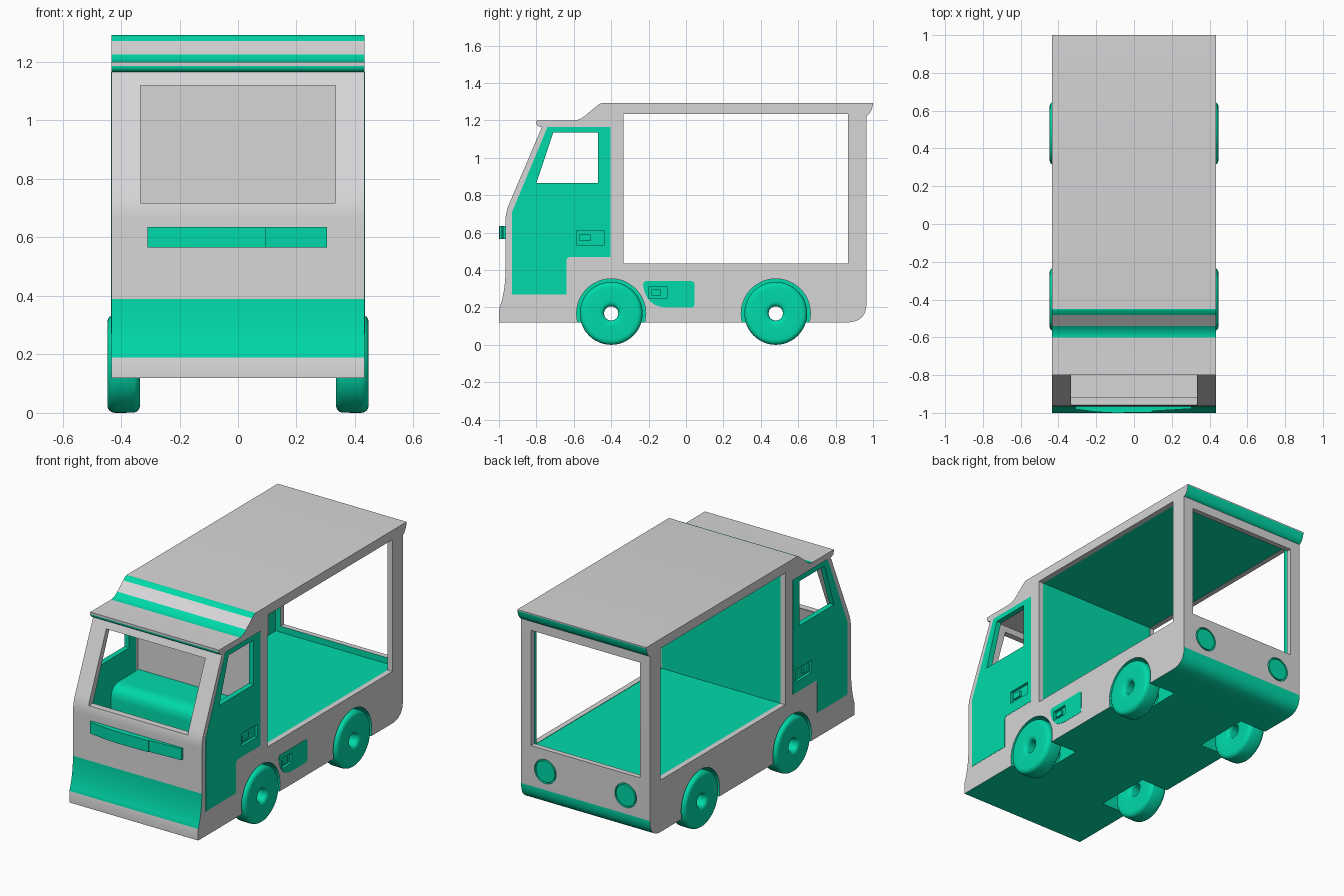
import bpy, bmesh, math
from mathutils import Matrix, Vector

if "Cube" in bpy.data.objects:
    bpy.data.objects.remove(bpy.data.objects["Cube"])


def material(name, rgb):
    m = bpy.data.materials.new(name)
    m.use_nodes = True
    m.diffuse_color = (*rgb, 1)
    m.node_tree.nodes["Principled BSDF"].inputs["Base Color"].default_value = (*rgb, 1)
    return m


GREY, GREEN = 0, 1
MATS = [material("body grey", (0.68, 0.67, 0.68)), material("trim green", (0.0, 0.7, 0.4))]
HALF = 0.433
BOTH = (1, -1)


def finish(name, bm):
    bmesh.ops.recalc_face_normals(bm, faces=bm.faces)
    mesh = bpy.data.meshes.new(name)
    bm.to_mesh(mesh)
    bm.free()
    for m in MATS:
        mesh.materials.append(m)
    ob = bpy.data.objects.new(name, mesh)
    bpy.context.collection.objects.link(ob)
    return ob


def prism(name, outline, lo, hi, colour=GREY, edges=None, axis="X"):
    """Extrude an outline along an axis; edges gives each side its own colour."""
    place = (lambda a, b, t: (t, a, b)) if axis == "X" else (lambda a, b, t: (a, b, t))
    bm = bmesh.new()
    rings = [[bm.verts.new(place(a, b, t)) for a, b in outline] for t in sorted((lo, hi))]
    for ring in rings:
        bm.faces.new(ring).material_index = colour
    n = len(outline)
    for i in range(n):
        j = (i + 1) % n
        f = bm.faces.new((rings[0][i], rings[0][j], rings[1][j], rings[1][i]))
        f.material_index = edges[i] if edges else colour
    return finish(name, bm)


def box(name, x, y, z, colour=GREY):
    return prism(name, [(y[0], z[0]), (y[1], z[0]), (y[1], z[1]), (y[0], z[1])], x[0], x[1], colour)


def cylinder(name, centre, radius, depth, axis="X", colour=GREEN):
    bm = bmesh.new()
    turn = Matrix.Rotation(math.pi / 2, 4, "Y" if axis == "X" else "X")
    bmesh.ops.create_cone(bm, cap_ends=True, segments=48, radius1=radius, radius2=radius,
                          depth=depth, matrix=Matrix.Translation(centre) @ turn)
    for f in bm.faces:
        f.material_index = colour
    return finish(name, bm)


def bend(p, c, q, n=8):
    """Quadratic curve from p to q without its last point."""
    p, c, q = Vector(p), Vector(c), Vector(q)
    return [tuple(p.lerp(c, i / n).lerp(c.lerp(q, i / n), i / n)) for i in range(n)]


def path(pieces):
    """Join (points, colour) pieces into an outline and its edge colours."""
    pts = [p for piece, _ in pieces for p in piece]
    cols = [c for piece, c in pieces for _ in piece]
    return pts, cols


def carve(ob, cutters):
    for c in cutters:
        mod = ob.modifiers.new("cut", "BOOLEAN")
        mod.operation, mod.solver, mod.object = "DIFFERENCE", "EXACT", c
    bpy.context.view_layer.update()
    graph = bpy.context.evaluated_depsgraph_get()
    mesh = bpy.data.meshes.new_from_object(ob.evaluated_get(graph))
    ob.modifiers.clear()
    ob.data = mesh


# Body side profile: curved corners and underside are green
outline, colours = path([
    ([(-1, 0.12)], GREY),
    (bend((-1, 0.19), (-0.968, 0.27), (-0.965, 0.39)), GREEN),
    ([(-0.965, 0.39)], GREY),
    (bend((-0.965, 0.66), (-0.965, 0.71), (-0.945, 0.755)), GREY),
    ([(-0.945, 0.755)], GREY),
    (bend((-0.77, 1.165), (-0.8, 1.165), (-0.8, 1.187), 6), GREEN),
    ([(-0.8, 1.187), (-0.8, 1.2)], GREY),
    (bend((-0.6, 1.2), (-0.57, 1.2), (-0.54, 1.225)), GREEN),
    ([(-0.54, 1.225)], GREY),
    (bend((-0.483, 1.272), (-0.46, 1.292), (-0.45, 1.292)), GREEN),
    ([(-0.45, 1.292), (1, 1.292)], GREY),
    (bend((1, 1.285), (0.99, 1.235), (0.965, 1.225)), GREEN),
    ([(0.965, 1.225)], GREY),
    (bend((0.965, 0.225), (0.965, 0.12), (0.86, 0.12), 12), GREEN),
    ([(0.86, 0.12)], GREEN),
])
body = prism("body_shell", outline, -HALF, HALF, GREY, colours)

# Cab hollow, leaving a rounded green bench at the back
outline, colours = path([
    ([(-0.925, 0.2), (-0.925, 0.7), (-0.74, 1.15), (-0.38, 1.15)], GREY),
    ([(-0.38, 0.7)], GREEN),
    (bend((-0.56, 0.7), (-0.645, 0.7), (-0.645, 0.615)), GREEN),
    ([(-0.645, 0.615)], GREEN),
    ([(-0.645, 0.2)], GREY),
])
cab_hollow = prism("cab_hollow", outline, -0.405, 0.405, GREY, colours)
cab_window = prism("cab_window", [(-0.8, 0.865), (-0.47, 0.865), (-0.47, 1.135), (-0.71, 1.135)],
                   -1, 1, GREEN)
windscreen = box("windscreen", (-0.333, 0.333), (-1.1, -0.7), (0.718, 1.12))

# Cargo hollow with open sides and back
cargo_hollow = box("cargo_hollow", (-0.4, 0.4), (-0.337, 0.933), (0.433, 1.237), GREEN)
side_opening = box("side_opening", (-1, 1), (-0.335, 0.865), (0.435, 1.235))
rear_opening = box("rear_opening", (-0.366, 0.366), (0.8, 1.2), (0.47, 1.17))
cutters = [cab_hollow, cab_window, windscreen, cargo_hollow, side_opening, rear_opening]

# Wheel arches, axle bores and lamp sockets
AXLES = (-0.4, 0.48)
RADIUS, BORE = 0.168, 0.038
for y in AXLES:
    cutters.append(cylinder("axle_bore", (0, y, RADIUS), BORE, 2))
    for s in BOTH:
        cutters.append(cylinder("wheel_arch", (s * 0.42, y, RADIUS), 0.185, 0.34))
for s in BOTH:
    cutters.append(cylinder("lamp_socket", (s * 0.27, 0.985, 0.337), 0.073, 0.07, "Y"))

# Handle recesses: one on each door, one on the filler flap
recesses = [box("recess", (s * 0.418, s * 0.6), (-0.585, -0.435), (0.535, 0.61), GREEN) for s in BOTH]
recesses.append(box("recess", (0.418, 0.6), (-0.2, -0.1), (0.25, 0.31), GREEN))
cutters += recesses
carve(body, cutters)

# Doors with handles
door_outline = ([(-0.93, 0.27), (-0.64, 0.27)] + bend((-0.64, 0.445), (-0.64, 0.47), (-0.615, 0.47))
                + [(-0.615, 0.47), (-0.405, 0.47), (-0.405, 1.165), (-0.74, 1.165), (-0.93, 0.71)])
parts = [body]
for s, side in zip(BOTH, ("left", "right")):
    door = prism(side + "_door", door_outline, s * 0.402, s * 0.4345, GREEN)
    carve(door, [cab_window] + recesses)
    handle = box(side + "_door_handle", (s * 0.41, s * 0.43), (-0.57, -0.51), (0.555, 0.59), GREEN)
    parts += [door, handle]

# Filler flap on the left side only
flap_outline = (bend((-0.23, 0.325), (-0.215, 0.2), (-0.1, 0.2)) + [(-0.1, 0.2)]
                + bend((0.03, 0.2), (0.045, 0.2), (0.045, 0.215), 4)
                + bend((0.045, 0.325), (0.045, 0.34), (0.03, 0.34), 4)
                + [(0.03, 0.34), (-0.22, 0.34)])
flap = prism("filler_flap", flap_outline, 0.41, 0.4345, GREEN)
carve(flap, recesses)
parts += [flap, box("filler_handle", (0.41, 0.43), (-0.185, -0.135), (0.265, 0.295), GREEN)]

# Front trim bar in two lengths
parts.append(prism("front_bar_long", [(-0.31, -0.96), (-0.31, -0.98), (-0.2, -0.995), (-0.1, -1),
                                      (0.095, -0.997), (0.095, -0.96)], 0.565, 0.635, GREEN, axis="Z"))
parts.append(prism("front_bar_short", [(0.095, -0.96), (0.095, -0.99), (0.305, -0.978),
                                       (0.305, -0.96)], 0.565, 0.635, GREEN, axis="Z"))

# Rear lamps
for s, side in zip(BOTH, ("left", "right")):
    parts.append(cylinder(side + "_rear_lamp", (s * 0.27, 0.95, 0.337), 0.064, 0.03, "Y"))


# Wheels: a rounded ring whose bore flares out at both faces
def wheel(name, s, y):
    tread, flare = RADIUS - 0.03, BORE + 0.03
    ring = (bend((0.36, BORE), (0.335, BORE), (0.335, flare), 6)
            + bend((0.335, tread), (0.335, RADIUS), (0.365, RADIUS), 6)
            + bend((0.417, RADIUS), (0.447, RADIUS), (0.447, tread), 6) + [(0.447, tread)]
            + bend((0.447, flare), (0.447, BORE), (0.422, BORE), 6) + [(0.422, BORE)])
    bm = bmesh.new()
    verts = [bm.verts.new((s * x, y, RADIUS + r)) for x, r in ring]
    loop = [bm.edges.new((v, verts[i - 1])) for i, v in enumerate(verts)]
    bmesh.ops.spin(bm, geom=verts + loop, cent=(0, y, RADIUS), axis=(1, 0, 0),
                   angle=math.tau, steps=48, use_merge=True)
    bmesh.ops.remove_doubles(bm, verts=bm.verts, dist=0.0001)
    for f in bm.faces:
        f.material_index = GREEN
    return finish(name, bm)


for y, end in zip(AXLES, ("front", "rear")):
    for s, side in zip(BOTH, ("left", "right")):
        parts.append(wheel(f"{end}_{side}_wheel", s, y))

# Remove the cutters and smooth the curved faces
for c in cutters:
    bpy.data.objects.remove(c)
bpy.ops.object.select_all(action="DESELECT")
for ob in parts:
    ob.select_set(True)
bpy.context.view_layer.objects.active = body
bpy.ops.object.shade_smooth_by_angle(angle=math.radians(30))
